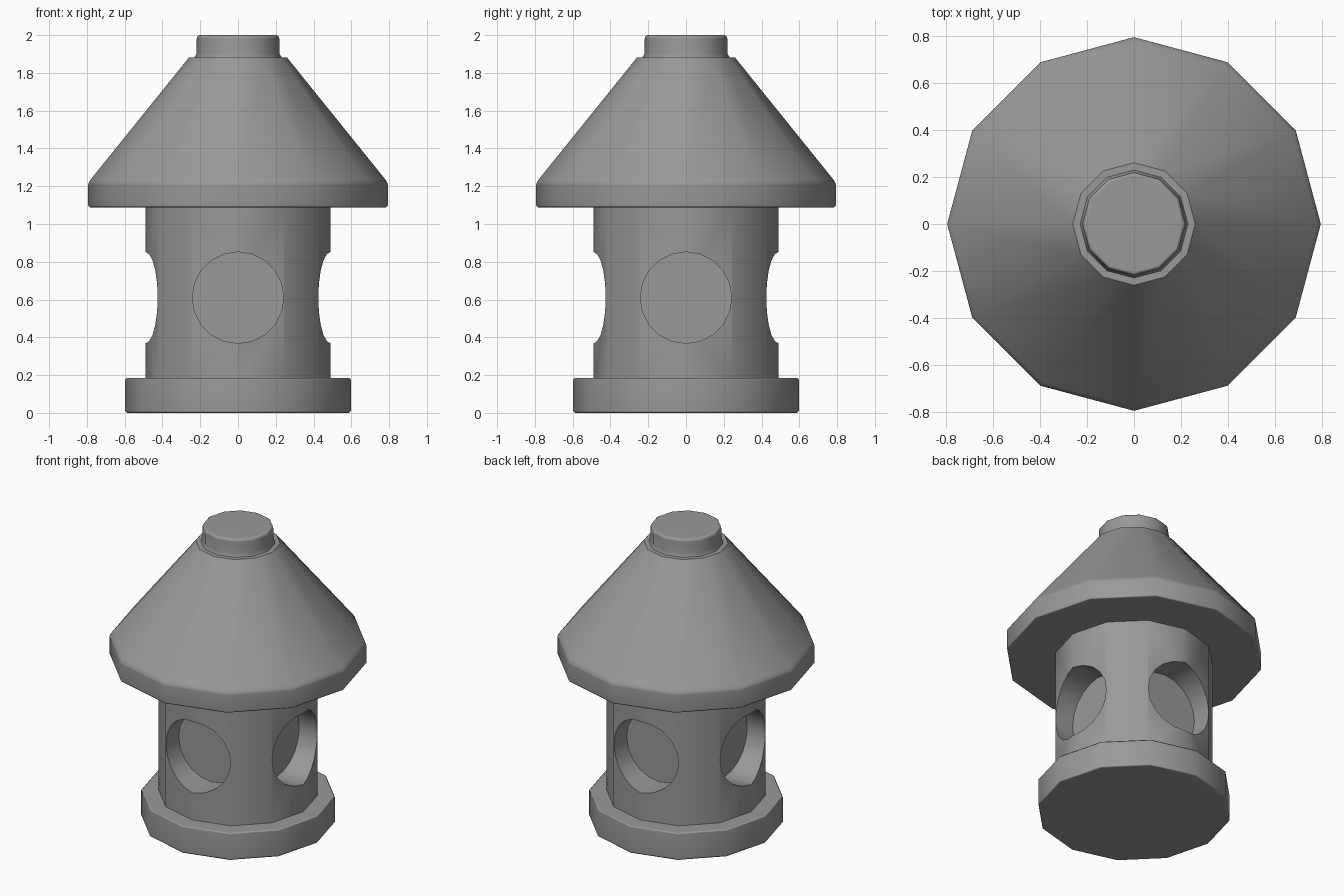
import bpy, bmesh
from math import pi, cos, sin, radians

if "Cube" in bpy.data.objects:
    bpy.data.objects.remove(bpy.data.objects["Cube"])

SIDES = 12

# Dark grey stone
stone = bpy.data.materials.new("dark_stone")
stone.diffuse_color = (0.32, 0.32, 0.32, 1)
stone.use_nodes = True
stone.node_tree.nodes["Principled BSDF"].inputs["Base Color"].default_value = stone.diffuse_color


def activate(ob):
    bpy.ops.object.select_all(action='DESELECT')
    ob.select_set(True)
    bpy.context.view_layer.objects.active = ob


def lathe(name, profile):
    """Revolve (radius, z) points into a closed 12-sided solid."""
    bm = bmesh.new()
    rings = [[bm.verts.new((r * cos(2 * pi * i / SIDES), r * sin(2 * pi * i / SIDES), z))
              for i in range(SIDES)] for r, z in profile]
    for lo, hi in zip(rings, rings[1:]):
        for i in range(SIDES):
            j = (i + 1) % SIDES
            bm.faces.new((lo[i], lo[j], hi[j], hi[i]))
    bm.faces.new(rings[0][::-1])
    bm.faces.new(rings[-1])
    mesh = bpy.data.meshes.new(name)
    bm.to_mesh(mesh)
    bm.free()
    mesh.materials.append(stone)
    ob = bpy.data.objects.new(name, mesh)
    bpy.context.collection.objects.link(ob)
    return ob


def smooth(ob):
    """Smooth the sides and bevels, keep the large flat faces flat."""
    activate(ob)
    bpy.ops.object.shade_smooth_by_angle(angle=radians(48))
    mod = ob.modifiers.new("flat_faces", 'WEIGHTED_NORMAL')
    mod.keep_sharp = True


# Stepped base with softened edges
base = lathe("base", [(0.588, 0), (0.597, 0.009), (0.597, 0.176), (0.588, 0.185)])

# Lantern body
body = lathe("lantern_body", [(0.49, 0.18), (0.49, 1.095)])

# Round window recesses on the four sides
for k in range(4):
    a = k * pi / 2
    bpy.ops.mesh.primitive_cylinder_add(
        vertices=20, radius=0.242, depth=0.5,
        location=(0.54 * cos(a), 0.54 * sin(a), 0.61), rotation=(0, pi / 2, a))
    cutter = bpy.context.object
    cutter.name = "window_cutter"
    cutter.hide_render = True
    cutter.data.materials.append(stone)
    activate(body)
    mod = body.modifiers.new("window", 'BOOLEAN')
    mod.operation = 'DIFFERENCE'
    mod.solver = 'EXACT'
    mod.object = cutter
    bpy.ops.object.modifier_apply(modifier=mod.name)
    bpy.data.objects.remove(cutter)

# Sloped roof with a rim
roof = lathe("roof", [(0.784, 1.088), (0.793, 1.097), (0.793, 1.208), (0.788, 1.224),
                      (0.775, 1.242), (0.267, 1.872), (0.26, 1.882)])

# Cap on the roof
cap = lathe("roof_cap", [(0.229, 1.875), (0.229, 1.886), (0.219, 1.903),
                         (0.219, 1.98), (0.215, 1.993), (0.204, 2.0)])

for part in (base, body, roof, cap):
    smooth(part)
